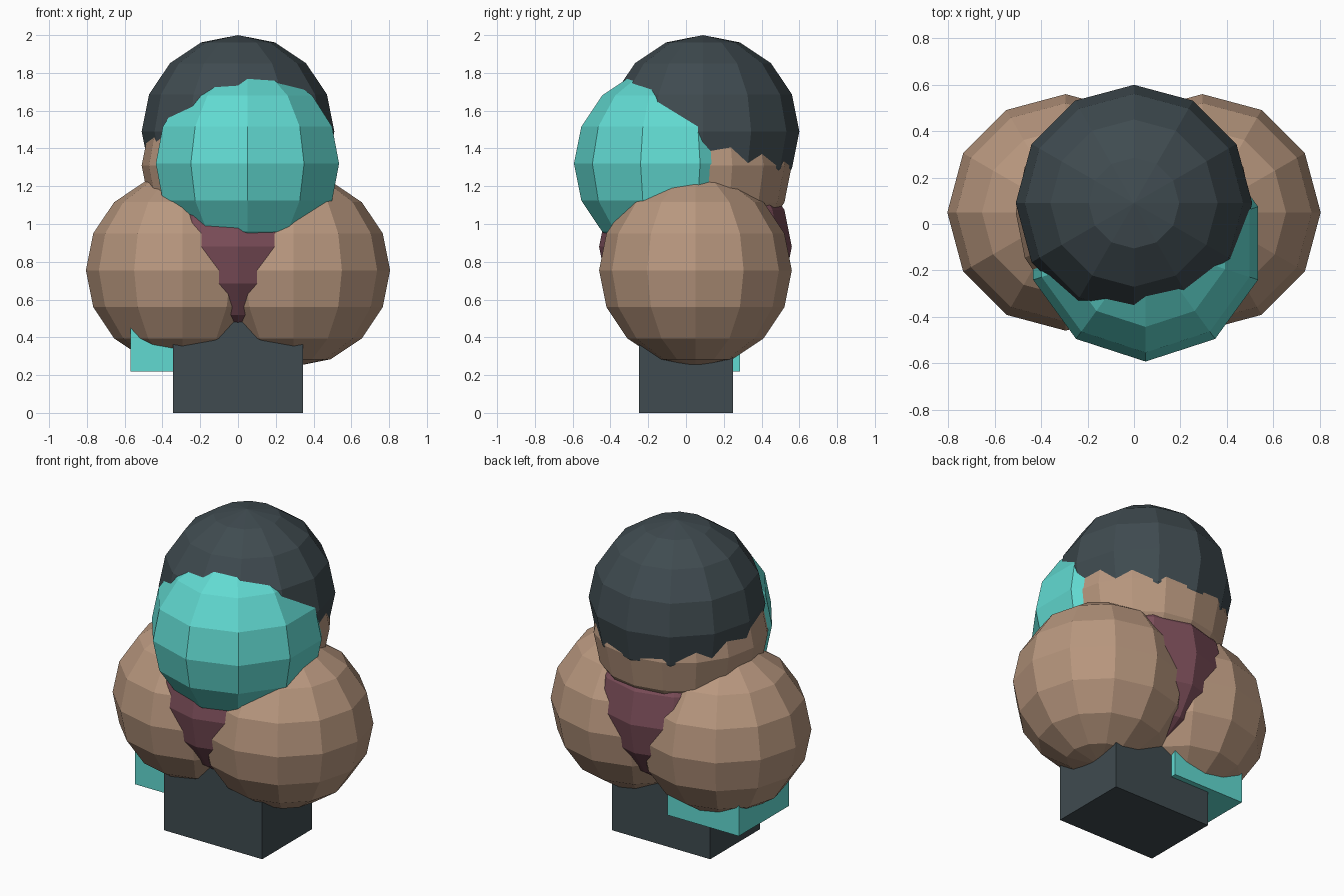
import bpy, bmesh
from mathutils import Matrix, Vector

if "Cube" in bpy.data.objects:
    bpy.data.objects.remove(bpy.data.objects["Cube"])


def material(name, rgb):
    m = bpy.data.materials.new(name)
    m.diffuse_color = (*rgb, 1)
    m.use_nodes = True
    m.node_tree.nodes["Principled BSDF"].inputs["Base Color"].default_value = m.diffuse_color
    return m


TAN = material("tan", (0.48, 0.31, 0.21))
DARK = material("dark_slate", (0.05, 0.07, 0.08))
TEAL = material("teal", (0.12, 0.70, 0.64))
MAROON = material("maroon", (0.20, 0.075, 0.10))
R = 0.51


def finish(name, bm, mat):
    bmesh.ops.recalc_face_normals(bm, faces=bm.faces)
    me = bpy.data.meshes.new(name)
    bm.to_mesh(me)
    bm.free()
    me.materials.append(mat)
    ob = bpy.data.objects.new(name, me)
    bpy.context.collection.objects.link(ob)
    return ob


def ball(name, center, mat, sides=12):
    """Faceted ball, 8 rings, with one meridian facing +y."""
    bm = bmesh.new()
    bmesh.ops.create_uvsphere(bm, u_segments=sides, v_segments=8, radius=R,
                              matrix=Matrix.Translation(center))
    return finish(name, bm, mat)


def box(name, low, high, mat):
    low, high = Vector(low), Vector(high)
    bm = bmesh.new()
    bmesh.ops.create_cube(bm, size=1,
                          matrix=Matrix.Translation((low + high) / 2)
                          @ Matrix.Diagonal((*(high - low), 1)))
    return finish(name, bm, mat)


# Legs block
box("legs", (-0.345, -0.25, 0), (0.345, 0.25, 0.68), DARK)

# Torso, and the two large side arms overlapping it
ball("torso", (0, 0.05, 0.88), MAROON)
for side, label in ((-1, "left"), (1, "right")):
    ball("arm_" + label, (side * 0.295, 0.05, 0.755), TAN)

# Head, hair cap and the teal face mask
ball("head", (0, 0.05, 1.31), TAN, 16)
ball("hair_cap", (0, 0.09, 1.49), DARK)
ball("face_mask", (0.05, -0.083, 1.32), TEAL, 10)

# Teal pouch half buried under one arm
box("hip_pouch", (-0.57, -0.22, 0.22), (-0.07, 0.285, 0.70), TEAL)
